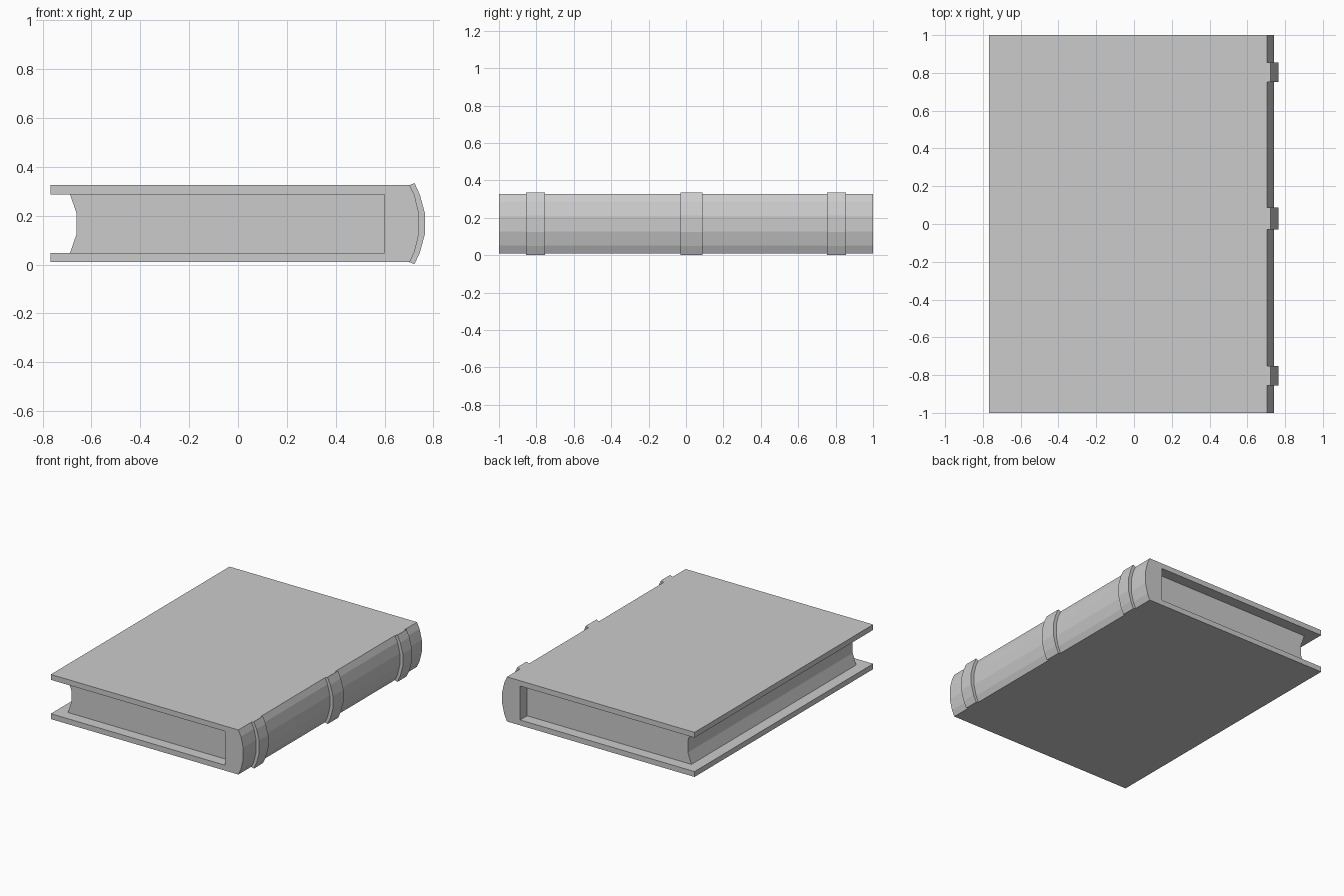
import bpy
import bmesh

if "Cube" in bpy.data.objects:
    bpy.data.objects.remove(bpy.data.objects["Cube"])


def extrude_profile(name, profile, y0, y1):
    """Closed (x, z) outline swept along y into a flat-shaded solid."""
    bm = bmesh.new()
    face = bm.faces.new([bm.verts.new((x, y0, z)) for x, z in profile])
    swept = bmesh.ops.extrude_face_region(bm, geom=[face])["geom"]
    verts = [v for v in swept if isinstance(v, bmesh.types.BMVert)]
    bmesh.ops.translate(bm, verts=verts, vec=(0, y1 - y0, 0))
    bmesh.ops.recalc_face_normals(bm, faces=bm.faces)
    mesh = bpy.data.meshes.new(name)
    bm.to_mesh(mesh)
    bm.free()
    obj = bpy.data.objects.new(name, mesh)
    bpy.context.collection.objects.link(obj)
    return obj


MID = 0.168  # mid height of the book


def mirrored(half):
    """Complete an outline by reflecting its upper half about MID."""
    return half + [(x, 2 * MID - z) for x, z in reversed(half)]


# Rounded back of the spine and the matching outer face of the bands
spine = mirrored([(0.703, 0.326), (0.723, 0.284), (0.741, 0.21)])
band_outer = mirrored([(0.723, 0.334), (0.745, 0.286), (0.765, 0.212)])

# Cover: two boards joined by the spine
board = [(-0.767, 0.326)]
inside = mirrored([(-0.767, 0.288), (0.60, 0.288)])
extrude_profile("cover", board + spine + [(-0.767, 2 * MID - 0.326)]
                + inside[::-1], -1, 1)

# Page block with hollow fore edge
pages = mirrored([(0.60, 0.288), (-0.688, 0.288), (-0.661, 0.21)])
extrude_profile("pages", pages, -0.922, 0.922)

# Raised bands across the spine
for i, (y0, y1) in enumerate([(-0.855, -0.753), (-0.03, 0.088), (0.753, 0.855)]):
    extrude_profile(f"spine_band_{i + 1}", band_outer + spine[::-1], y0, y1)
